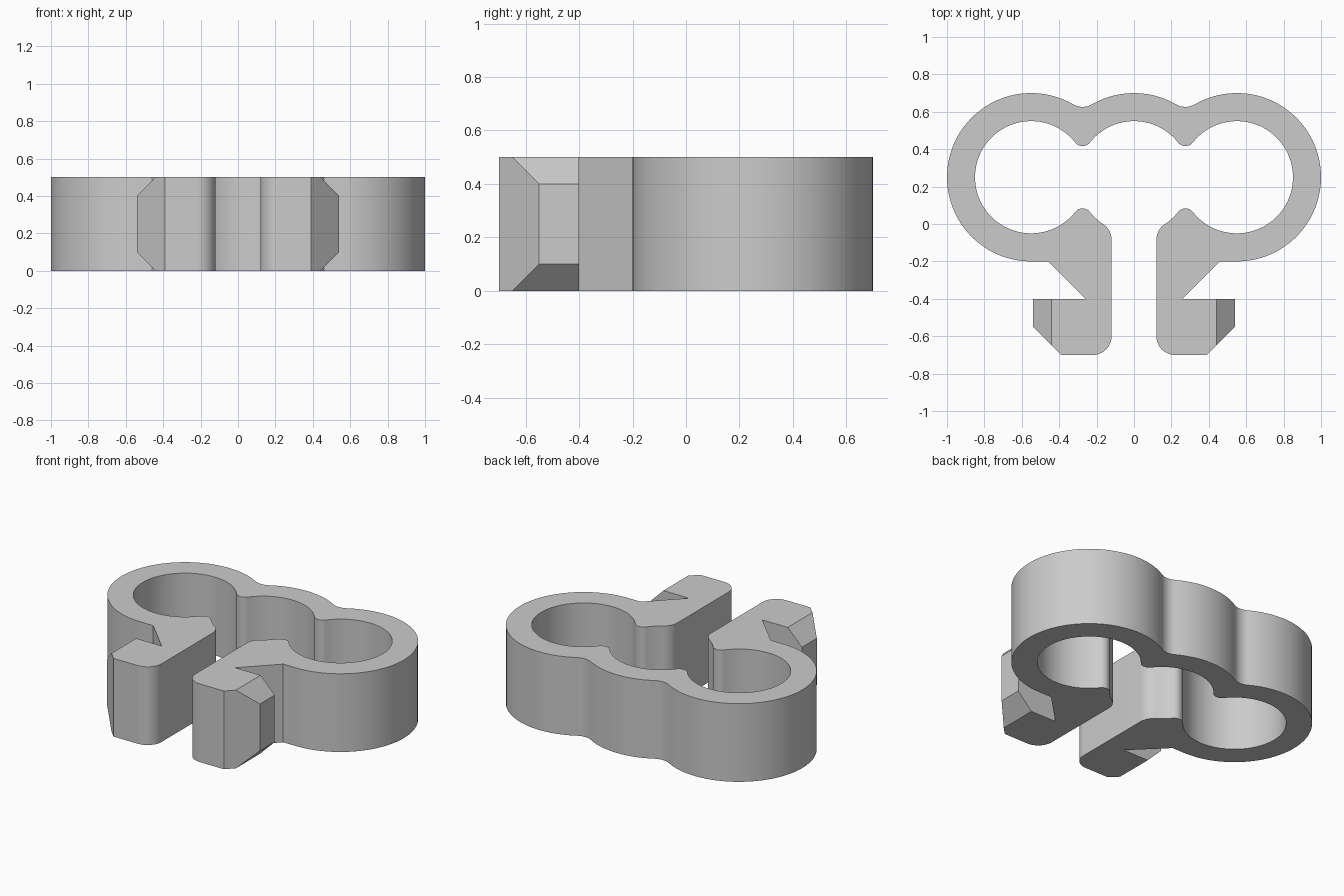
import bpy, bmesh
from math import sin, cos, radians, degrees, sqrt, atan2
from mathutils import Vector

cube = bpy.data.objects.get("Cube")
if cube:
    bpy.data.objects.remove(cube, do_unlink=True)

HEIGHT, RING_Y, PITCH = 0.5, 0.25, 0.55
OUTER, INNER = 0.45, 0.30
GROOVE, CUSP, ROUND = 0.10, 0.05, 0.10   # blend radii
SLOT = 0.12                              # half width of the opening

grey = bpy.data.materials.new("plain grey")
grey.use_nodes = True
grey.diffuse_color = (0.6, 0.6, 0.6, 1)
grey.node_tree.nodes["Principled BSDF"].inputs["Base Color"].default_value = (0.6, 0.6, 0.6, 1)


def arc(cx, cy, r, start, end):
    n = max(3, round(abs(end - start) / 4))
    angles = [radians(start + (end - start) * i / n) for i in range(n + 1)]
    return [(cx + r * cos(a), cy + r * sin(a)) for a in angles]


def prism(name, points, axis):
    """Extrude a closed outline along the given vector."""
    bm = bmesh.new()
    face = bm.faces.new([bm.verts.new(p) for p in points])
    out = bmesh.ops.extrude_face_region(bm, geom=[face])
    moved = [g for g in out["geom"] if isinstance(g, bmesh.types.BMVert)]
    bmesh.ops.translate(bm, verts=moved, vec=axis)
    bmesh.ops.recalc_face_normals(bm, faces=bm.faces)
    mesh = bpy.data.meshes.new(name)
    bm.to_mesh(mesh)
    bm.free()
    obj = bpy.data.objects.new(name, mesh)
    bpy.context.collection.objects.link(obj)
    mesh.materials.append(grey)
    return obj


# Blend circle centres, tangent to neighbouring rings
mid = PITCH / 2
groove_h = sqrt((OUTER + GROOVE) ** 2 - mid ** 2)
cusp_h = sqrt((INNER + CUSP) ** 2 - mid ** 2)
lip_x = SLOT + ROUND
lip_h = sqrt((INNER + ROUND) ** 2 - lip_x ** 2)
g = degrees(atan2(groove_h, mid))
c = degrees(atan2(cusp_h, mid))
p = degrees(atan2(lip_h, lip_x))

# Half outline: outer wall, hooked leg, then inner wall
half = arc(0, RING_Y, OUTER, 90, g)
half += arc(mid, RING_Y + groove_h, GROOVE, g - 180, -g)
half += arc(PITCH, RING_Y, OUTER, 180 - g, -90)
half += [(0.46, -0.2), (0.26, -0.4), (0.54, -0.4), (0.54, -0.55), (0.39, -0.7)]
half += arc(lip_x, -0.6, ROUND, -90, -180)
half += arc(lip_x, RING_Y - lip_h, ROUND, 180, 180 - p)
half += arc(0, RING_Y, INNER, -p, -c)
half += arc(mid, RING_Y - cusp_h, CUSP, 180 - c, c)
half += arc(PITCH, RING_Y, INNER, c - 180, 180 - c)
half += arc(mid, RING_Y + cusp_h, CUSP, -c, c - 180)
half += arc(0, RING_Y, INNER, c, 90)

outline = []
for x, y in half + [(-x, y) for x, y in reversed(half)]:
    point = Vector((x, y, 0))
    if not outline or (point - outline[-1]).length > 1e-4:
        outline.append(point)
if (outline[0] - outline[-1]).length < 1e-4:
    outline.pop()

clip = prism("triple_ring_clip", outline, (0, 0, HEIGHT))

# Bevel the upper and lower edges of both hook tips
for side in (-1, 1):
    for edge, inward in ((0, 1), (HEIGHT, -1)):
        corner = [(0.34, -0.1), (0.64, -0.1), (0.64, 0.2)]
        wedge = prism("hook_bevel_cutter",
                      [(side * x, -0.8, edge + inward * z) for x, z in corner],
                      (0, 0.48, 0))
        wedge.hide_render = True
        cut = clip.modifiers.new("hook_bevel", 'BOOLEAN')
        cut.operation, cut.solver, cut.object = 'DIFFERENCE', 'EXACT', wedge
        bpy.context.view_layer.objects.active = clip
        bpy.ops.object.modifier_apply(modifier=cut.name)
        bpy.data.objects.remove(wedge, do_unlink=True)

bpy.ops.object.select_all(action='DESELECT')
clip.select_set(True)
bpy.context.view_layer.objects.active = clip
bpy.ops.object.shade_smooth_by_angle(angle=radians(30))
